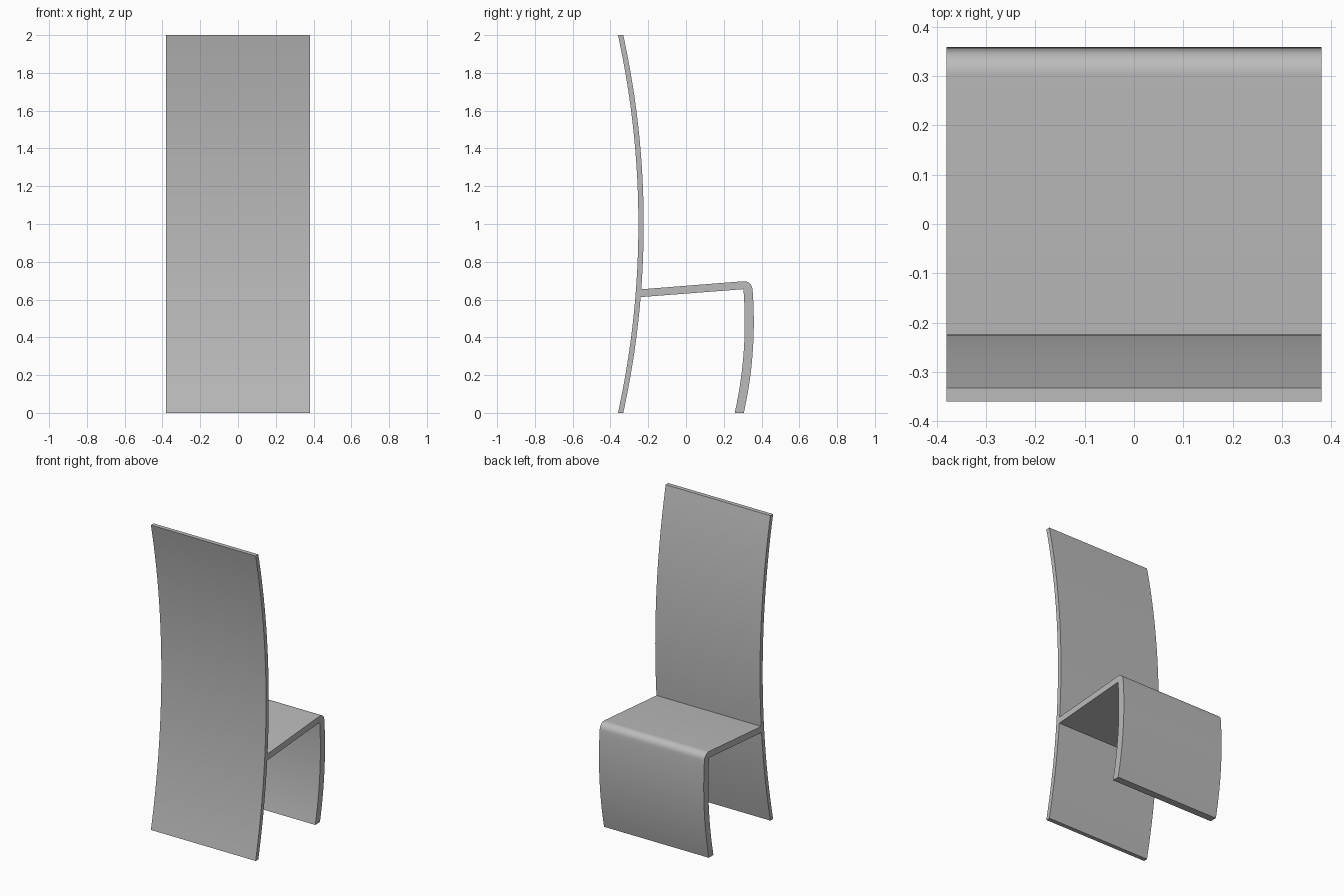
import bpy, bmesh, math

if "Cube" in bpy.data.objects:
    bpy.data.objects.remove(bpy.data.objects["Cube"], do_unlink=True)

HALF_WIDTH = 0.38

grey = bpy.data.materials.new("plain grey")
grey.use_nodes = True
colour = (0.5, 0.5, 0.5, 1)
grey.diffuse_color = colour
grey.node_tree.nodes["Principled BSDF"].inputs["Base Color"].default_value = colour


def bow(apex_y, apex_z, radius, z0, z1, steps, side):
    """Points on a circular arc bulging towards side * y."""
    points = []
    for i in range(steps + 1):
        z = z0 + (z1 - z0) * i / steps
        drop = radius - math.sqrt(radius ** 2 - (z - apex_z) ** 2)
        points.append((apex_y - side * drop, z))
    return points


def extruded_panel(name, outline):
    """Sweep a closed side outline across the full width."""
    bm = bmesh.new()
    cap = bm.faces.new([bm.verts.new((-HALF_WIDTH, y, z)) for y, z in outline])
    swept = bmesh.ops.extrude_face_region(bm, geom=[cap])
    moved = [v for v in swept["geom"] if isinstance(v, bmesh.types.BMVert)]
    bmesh.ops.translate(bm, verts=moved, vec=(2 * HALF_WIDTH, 0, 0))
    bmesh.ops.recalc_face_normals(bm, faces=bm.faces)
    mesh = bpy.data.meshes.new(name)
    bm.to_mesh(mesh)
    bm.free()
    mesh.materials.append(grey)
    obj = bpy.data.objects.new(name, mesh)
    bpy.context.collection.objects.link(obj)
    bpy.ops.object.select_all(action="DESELECT")
    obj.select_set(True)
    bpy.context.view_layer.objects.active = obj
    bpy.ops.object.shade_smooth_by_angle(angle=math.radians(30))
    return obj


# Tall bowed backrest that reaches the floor
outer = bow(-0.252, 1, 4.68, 0, 2, 32, 1)
inner = bow(-0.224, 1, 4.68, 2, 0, 32, 1)
extruded_panel("backrest", outer + inner)

# Seat folding over a rounded front edge into a curved leg
corner_y, corner_z, corner_r = 0.307, 0.652, 0.045
corner = []
for i in range(9):
    a = math.radians(94.5 - 90 * i / 8)
    corner.append((corner_y + corner_r * math.cos(a), corner_z + corner_r * math.sin(a)))
leg_outer = bow(0.359, 0.48, 2.2, 0.63, 0, 16, 1)
leg_inner = bow(0.311, 0.48, 2.2, 0, 0.655, 16, 1)
seat_back = [(-0.24, 0.613), (-0.24, 0.654)]
extruded_panel("seat_and_front_leg", seat_back + corner + leg_outer + leg_inner)
